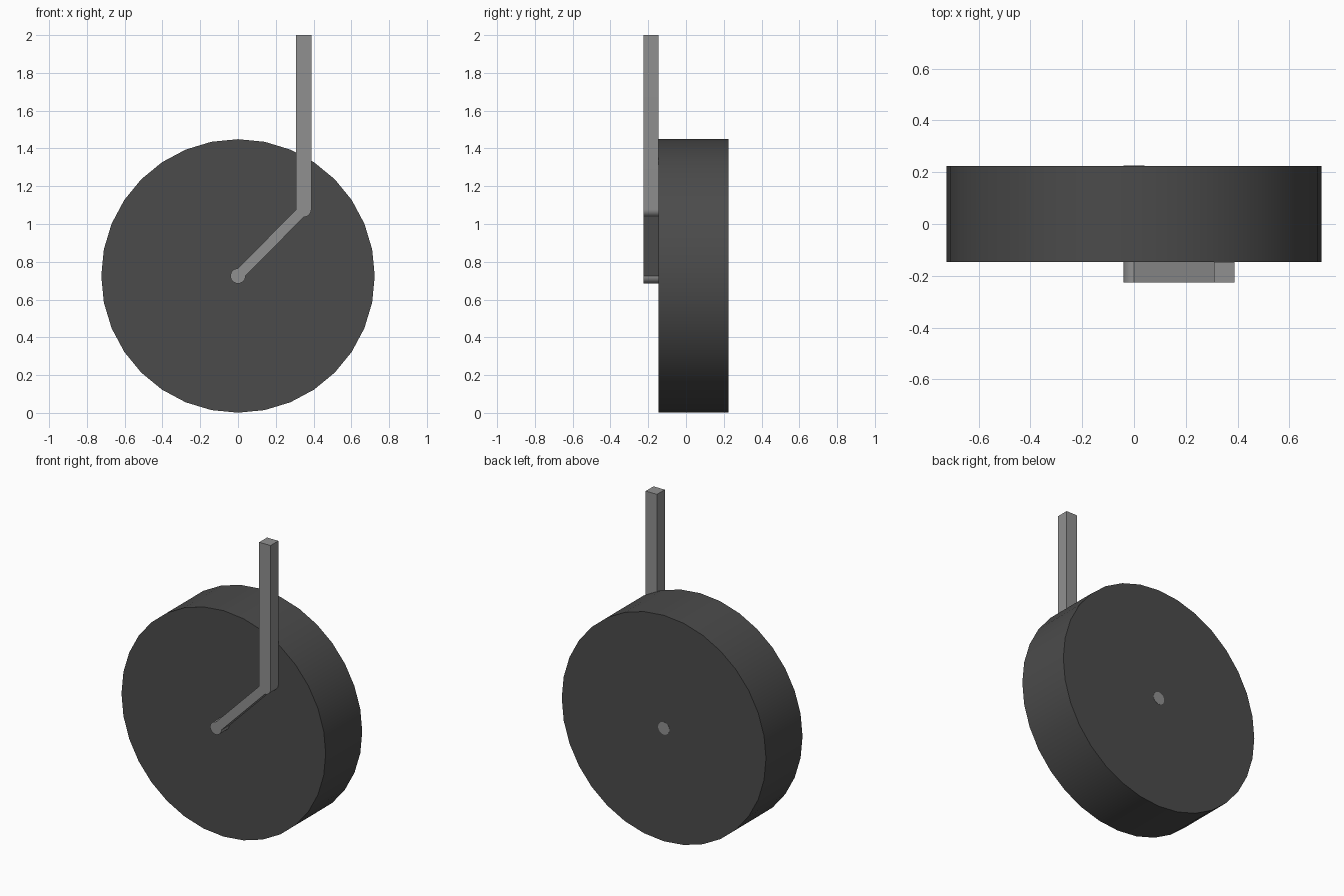
import bpy, bmesh
from math import sin, cos, radians

if "Cube" in bpy.data.objects:
    bpy.data.objects.remove(bpy.data.objects["Cube"])

FRONT, FACE, BACK = -0.225, -0.146, 0.225   # strut front, wheel front, wheel back
HUB = (0.0, 0.725)                          # x, z of the wheel centre
ELBOW = (0.348, 1.077)                      # x, z of the strut bend
R = 0.04                                    # axle radius / half strut width


def material(name, grey):
    m = bpy.data.materials.new(name)
    m.diffuse_color = (grey, grey, grey, 1)
    m.use_nodes = True
    m.node_tree.nodes["Principled BSDF"].inputs["Base Color"].default_value = m.diffuse_color
    return m


def arc(centre, r, a0, a1, n):
    return [(centre[0] + r * cos(radians(a0 + (a1 - a0) * i / n)),
             centre[1] + r * sin(radians(a0 + (a1 - a0) * i / n))) for i in range(n + 1)]


def extrude(name, outline, y0, y1, mat):
    """Extrude an x-z outline from y0 to y1."""
    bm = bmesh.new()
    face = bm.faces.new([bm.verts.new((x, y0, z)) for x, z in outline])
    new = bmesh.ops.extrude_face_region(bm, geom=[face])["geom"]
    bmesh.ops.translate(bm, vec=(0, y1 - y0, 0),
                        verts=[v for v in new if isinstance(v, bmesh.types.BMVert)])
    bmesh.ops.recalc_face_normals(bm, faces=bm.faces)
    me = bpy.data.meshes.new(name)
    bm.to_mesh(me)
    bm.free()
    me.materials.append(mat)
    ob = bpy.data.objects.new(name, me)
    bpy.context.collection.objects.link(ob)
    bpy.ops.object.select_all(action='DESELECT')
    ob.select_set(True)
    bpy.context.view_layer.objects.active = ob
    bpy.ops.object.shade_smooth_by_angle(angle=radians(30))
    return ob


rubber = material("rubber", 0.07)
metal = material("metal", 0.28)

# wheel
extrude("wheel", arc(HUB, 0.724, 0, 360, 32)[:-1], FACE, BACK - 0.001, rubber)
# axle running through the wheel
extrude("axle", arc(HUB, R, 0, 360, 32)[:-1], FRONT, BACK, metal)
# bent strut: slanted arm hugging the axle, rounded elbow, upright leg
strut = arc(HUB, R, 90, 0, 8) + arc(ELBOW, R, 270, 360, 8)
strut += [(ELBOW[0] + R, 2.0), (ELBOW[0] - R, 2.0), (ELBOW[0] - R, ELBOW[1])]
extrude("strut", strut, FRONT, FACE, metal)
